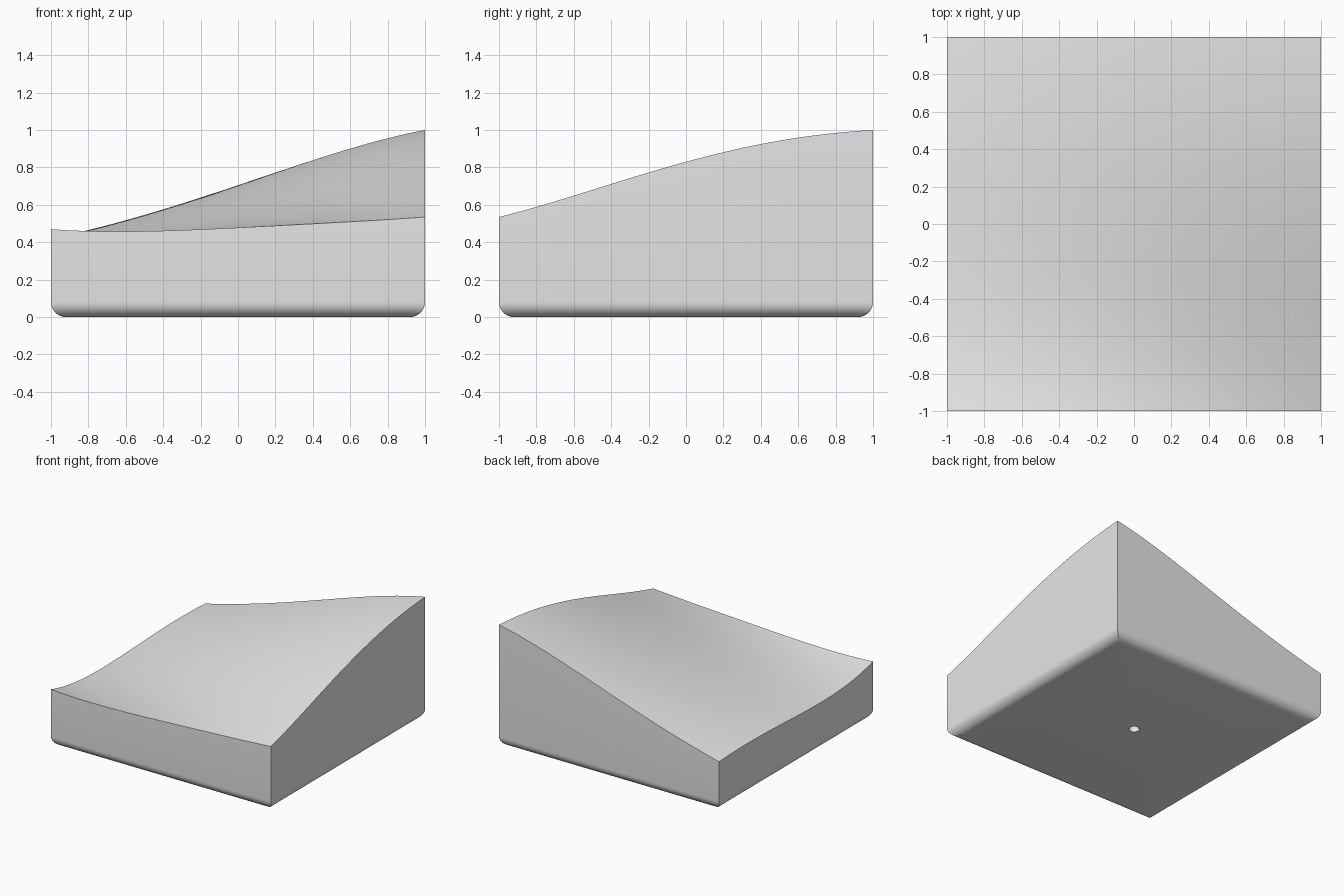
import bpy, bmesh, math

cube = bpy.data.objects.get("Cube")
if cube:
    bpy.data.objects.remove(cube, do_unlink=True)

# Heights along the four top edges, evenly spaced from -1 to 1
FRONT = (0.47, 0.459, 0.478, 0.504, 0.535)
BACK = (0.41, 0.545, 0.705, 0.87, 1.0)
LEFT_SIDE = (0.47, 0.395, 0.40, 0.418, 0.41)
RIGHT_SIDE = (0.535, 0.68, 0.83, 0.943, 1.0)
N = 40            # top surface divisions
FILLET = 0.08     # rounded lower edge
HOLE = 0.04       # hole radius


def curve(samples, t):
    """Smooth polynomial through evenly spaced samples, t in 0..1."""
    u = t * (len(samples) - 1)
    total = 0
    for i, value in enumerate(samples):
        for j in range(len(samples)):
            if j != i:
                value *= (u - j) / (i - j)
        total += value
    return total


def height(s, t):
    """Blend the four edge curves across the surface."""
    along_y = (1 - t) * curve(FRONT, s) + t * curve(BACK, s)
    along_x = (1 - s) * curve(LEFT_SIDE, t) + s * curve(RIGHT_SIDE, t)
    corners = ((1 - t) * ((1 - s) * FRONT[0] + s * FRONT[-1])
               + t * ((1 - s) * BACK[0] + s * BACK[-1]))
    return along_y + along_x - corners


bm = bmesh.new()

# Curved top surface
grid = [[bm.verts.new((2 * i / N - 1, 2 * j / N - 1, height(i / N, j / N)))
         for i in range(N + 1)] for j in range(N + 1)]
for j in range(N):
    for i in range(N):
        bm.faces.new((grid[j][i], grid[j][i + 1], grid[j + 1][i + 1], grid[j + 1][i]))

# Perimeter of the top, counter-clockwise
rim = ([grid[0][i] for i in range(N)] + [grid[j][N] for j in range(N)]
       + [grid[N][i] for i in range(N, 0, -1)] + [grid[j][0] for j in range(N, 0, -1)])
outline = [(v.co.x, v.co.y) for v in rim]
circle = [(HOLE * x / math.hypot(x, y), HOLE * y / math.hypot(x, y)) for x, y in outline]


def add_ring(previous, points, z):
    ring = [bm.verts.new((x, y, z)) for x, y in points]
    for k in range(len(ring)):
        n = (k + 1) % len(ring)
        bm.faces.new((previous[k], ring[k], ring[n], previous[n]))
    return ring


# Straight walls and rounded lower edge
ring = rim
for k in range(9):
    a = k / 8 * math.pi / 2
    scale = 1 - FILLET * (1 - math.cos(a))
    ring = add_ring(ring, [(x * scale, y * scale) for x, y in outline],
                    FILLET * (1 - math.sin(a)))

# Flat underside with a blind hole in its centre
ring = add_ring(ring, circle, 0)
ring = add_ring(ring, circle, 0.2)
bm.faces.new(ring)
bmesh.ops.recalc_face_normals(bm, faces=bm.faces)

mesh = bpy.data.meshes.new("contoured_block")
bm.to_mesh(mesh)
bm.free()
block = bpy.data.objects.new("contoured_block", mesh)
bpy.context.collection.objects.link(block)

# Plain grey finish
grey = bpy.data.materials.new("light_grey")
grey.use_nodes = True
grey.diffuse_color = (0.8, 0.8, 0.8, 1)
grey.node_tree.nodes["Principled BSDF"].inputs["Base Color"].default_value = (0.8, 0.8, 0.8, 1)
mesh.materials.append(grey)

bpy.ops.object.select_all(action="DESELECT")
block.select_set(True)
bpy.context.view_layer.objects.active = block
bpy.ops.object.shade_smooth_by_angle(angle=math.radians(30))
